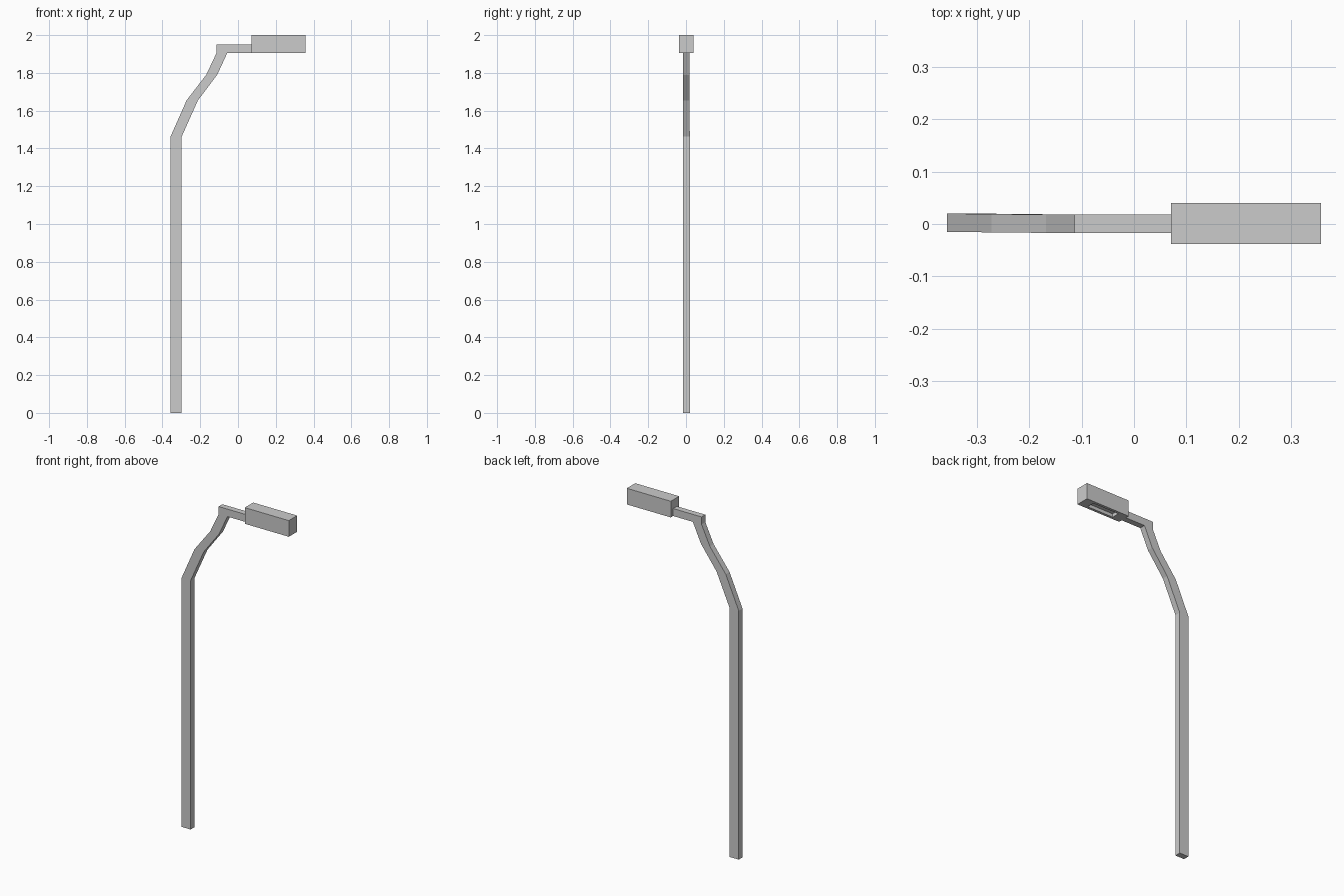
import bpy, bmesh

if "Cube" in bpy.data.objects:
    bpy.data.objects.remove(bpy.data.objects["Cube"])


def finish(name, bm):
    bmesh.ops.recalc_face_normals(bm, faces=bm.faces)
    mesh = bpy.data.meshes.new(name)
    bm.to_mesh(mesh)
    bm.free()
    obj = bpy.data.objects.new(name, mesh)
    bpy.context.collection.objects.link(obj)
    return obj


def box(bm, x0, x1, y0, y1, z0, z1):
    verts = bmesh.ops.create_cube(bm, size=1)["verts"]
    for v in verts:
        v.co.x = x0 if v.co.x < 0 else x1
        v.co.y = y0 if v.co.y < 0 else y1
        v.co.z = z0 if v.co.z < 0 else z1


# Pole: rectangular rings (left x, right x, front y, back y, z) bridged upwards
rings = [
    (-0.357, -0.298, -0.015, 0.020, 0.0),
    (-0.357, -0.298, -0.015, 0.020, 1.463),
    (-0.272, -0.212, -0.016, 0.019, 1.655),
    (-0.168, -0.110, -0.017, 0.018, 1.79),
    (-0.114, -0.057, -0.017, 0.018, 1.905),
    (-0.114, -0.057, -0.017, 0.018, 1.949),
]
bm = bmesh.new()
loops = [[bm.verts.new(c) for c in ((l, f, z), (r, f, z), (r, b, z), (l, b, z))]
         for l, r, f, b, z in rings]
for lo, hi in zip(loops, loops[1:]):
    for i in range(4):
        j = (i + 1) % 4
        bm.faces.new((lo[i], lo[j], hi[j], hi[i]))
bm.faces.new(loops[0][::-1])
bm.faces.new(loops[-1])
bm.faces.ensure_lookup_table()

# Horizontal arm: extrude the +x face of the top segment
arm = next(f for f in bm.faces
           if {loops[-1][1], loops[-1][2], loops[-2][1], loops[-2][2]} == set(f.verts))
new = bmesh.ops.extrude_discrete_faces(bm, faces=[arm])["faces"][0]
for v in new.verts:
    v.co.x = 0.072
finish("bent_pole", bm)

# Lamp head with a recess in the underside
bm = bmesh.new()
box(bm, 0.071, 0.357, -0.038, 0.040, 1.905, 2.0)
bm.normal_update()
under = min(bm.faces, key=lambda f: f.calc_center_median().z)
centre = under.calc_center_median()
inner = bmesh.ops.extrude_discrete_faces(bm, faces=[under])["faces"][0]
for v in inner.verts:
    v.co.x = centre.x + (v.co.x - centre.x) * 0.6
    v.co.y = centre.y + (v.co.y - centre.y) * 0.6
panel = bmesh.ops.extrude_discrete_faces(bm, faces=[inner])["faces"][0]
for v in panel.verts:
    v.co.z += 0.02
finish("lamp_head", bm)
